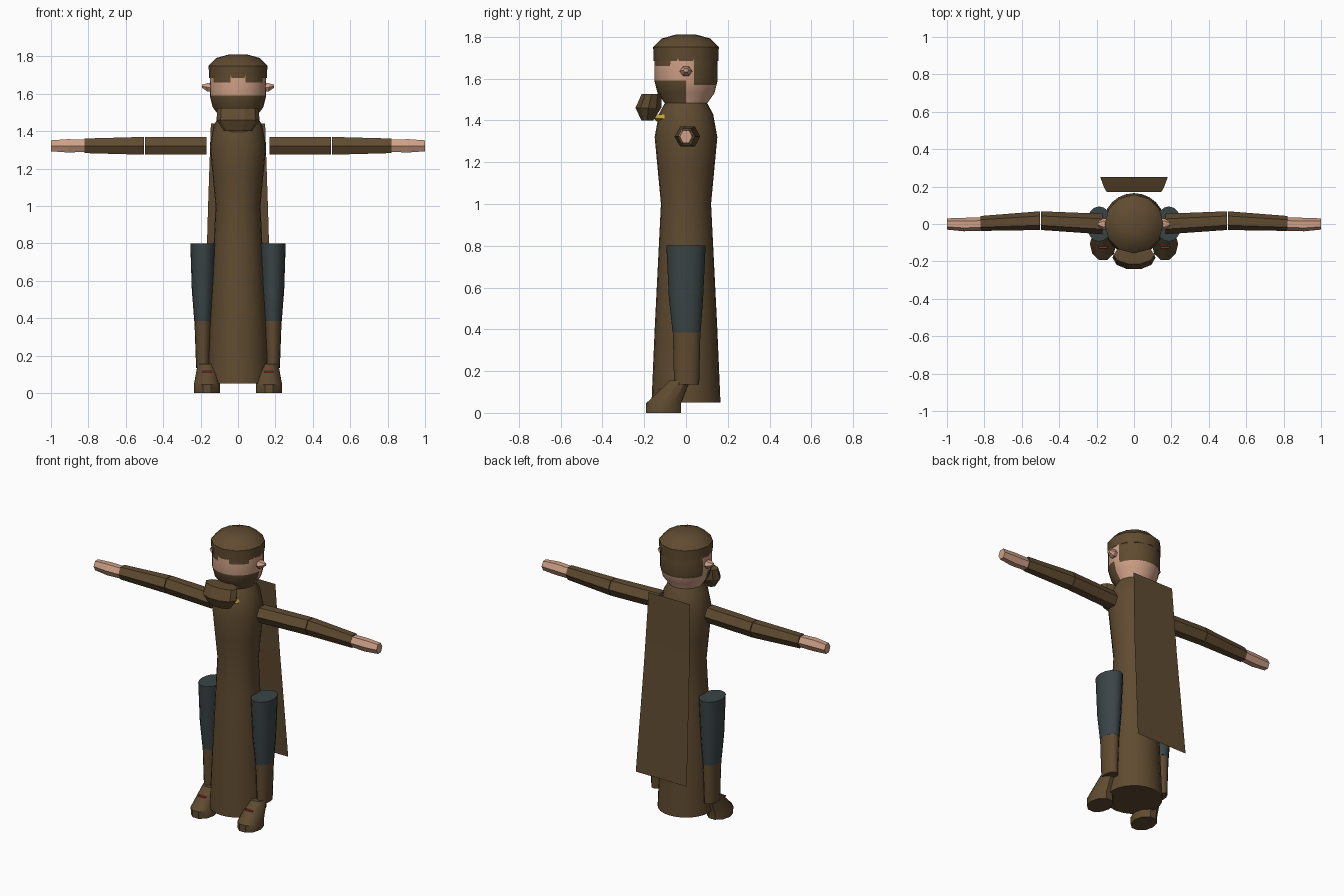
import bpy, bmesh, math

cube = bpy.data.objects.get("Cube")
if cube:
    bpy.data.objects.remove(cube, do_unlink=True)


def material(name, rgb):
    m = bpy.data.materials.new(name)
    m.use_nodes = True
    m.diffuse_color = (*rgb, 1)
    m.node_tree.nodes["Principled BSDF"].inputs["Base Color"].default_value = (*rgb, 1)
    return m


BROWN = material("brown cloth", (0.115, 0.07, 0.03))
SKIN = material("skin", (0.62, 0.35, 0.24))
SLATE = material("slate armour", (0.042, 0.058, 0.062))
GOLD = material("gold", (0.6, 0.42, 0.04))
RED = material("red", (0.55, 0.03, 0.03))


def finish(name, bm, mats, smooth=True):
    """Turn a bmesh into a shaded object."""
    bmesh.ops.recalc_face_normals(bm, faces=bm.faces)
    me = bpy.data.meshes.new(name)
    bm.to_mesh(me)
    bm.free()
    for m in mats:
        me.materials.append(m)
    ob = bpy.data.objects.new(name, me)
    bpy.context.collection.objects.link(ob)
    if smooth:
        bpy.ops.object.select_all(action='DESELECT')
        ob.select_set(True)
        bpy.context.view_layer.objects.active = ob
        bpy.ops.object.shade_smooth_by_angle(angle=math.radians(35))
    return ob


def loft(name, rings, n, mats, along_x=False, side=1, rule=None, smooth=True):
    """Skin elliptical rings (a, b, height, ra, rb); height runs along z, or along x."""
    bm = bmesh.new()
    loops = []
    for a, b, h, ra, rb in rings:
        loop = []
        for i in range(n):
            t = 2 * math.pi * i / n
            u, v = a + ra * math.cos(t), b + rb * math.sin(t)
            loop.append(bm.verts.new((h * side, u, v) if along_x else (u * side, v, h)))
        loops.append(loop)
    for lo, hi in zip(loops, loops[1:]):
        for i in range(n):
            j = (i + 1) % n
            bm.faces.new((lo[i], lo[j], hi[j], hi[i]))
    bm.faces.new(loops[0])
    bm.faces.new(loops[-1])
    if rule:
        for f in bm.faces:
            f.material_index = rule(f.calc_center_median())
    return finish(name, bm, mats, smooth)


def turned(profile):
    return [(0, 0, z, r, r) for r, z in profile]


# Robe
loft("robe", turned([(.165, .05), (.15, .4), (.13, .8), (.12, 1.0), (.135, 1.16),
                     (.15, 1.32), (.13, 1.43), (.1, 1.485)]), 24, [BROWN])


# Head: hair at the back, mask over the jaw, brow fringe under the cap
def head_colour(c):
    front = math.degrees(math.atan2(abs(c.x), -c.y))
    if c.z > 1.655 and 15 < front < 60:
        return 1
    if c.z > 1.57 and front > 104:
        return 1
    if c.z < 1.59 and front < 90:
        return 1
    return 0


loft("head", turned([(.095, 1.42), (.1, 1.48), (.136, 1.53), (.146, 1.57), (.151, 1.59),
                     (.151, 1.66), (.15, 1.7)]), 24, [SKIN, BROWN], rule=head_colour)
loft("cap", turned([(.155, 1.685), (.157, 1.75), (.115, 1.792), (.05, 1.81)]), 12, [BROWN])

# Bunched scarf and gold clasp under it
loft("scarf", [(0, -.185, 1.4, .075, .03), (0, -.18, 1.46, .115, .065),
               (0, -.165, 1.525, .11, .05)], 10, [BROWN], smooth=False)
loft("gold_collar", [(0, -.06, 1.395, .07, .08), (0, -.06, 1.41, .095, .095),
                     (0, -.06, 1.428, .09, .09)], 16, [GOLD])

# Cape: a thin sheet flaring toward the hem
bm = bmesh.new()
rows = [[bm.verts.new((s * w, y, z)) for s in (-1, 1)]
        for w, y, z in ((.145, .17, 1.44), (.16, .195, 1.0), (.18, .25, .315))]
for upper, lower in zip(rows, rows[1:]):
    bm.faces.new((upper[0], upper[1], lower[1], lower[0]))
finish("cape", bm, [BROWN])

# Limbs and ears, one of each per side
for s, side in ((1, "left"), (-1, "right")):
    loft(side + "_ear", [(0, 1.635, .14, .028, .025), (0, 1.635, .165, .03, .025),
                         (0, 1.64, .192, .012, .01)], 6, [SKIN], True, s, smooth=False)
    loft(side + "_upper_arm", [(0, 1.322, .168, .055, .055), (.018, 1.322, .498, .05, .055)],
         6, [BROWN], True, s, smooth=False)
    loft(side + "_forearm", [(.018, 1.322, .502, .05, .055), (.003, 1.322, .82, .04, .045)],
         6, [BROWN], True, s, smooth=False)
    loft(side + "_hand", [(0, 1.322, .82, .036, .038), (-.003, 1.322, .91, .036, .041),
                          (0, 1.322, 1.0, .03, .034)], 6, [SKIN], True, s, smooth=False)
    loft(side + "_thigh_guard", [(.187, .003, .385, .047, .067), (.187, 0, .55, .06, .082),
                                 (.186, 0, .8, .069, .094)], 16, [SLATE], side=s)
    loft(side + "_shin", [(.187, .003, .135, .037, .06), (.187, .003, .386, .046, .066)],
         16, [BROWN], side=s)
    loft(side + "_boot", [(.165, -.108, 0, .07, .088), (.166, -.108, .045, .07, .088),
                          (.168, -.03, .155, .048, .05)], 10, [BROWN], side=s)
    # Small red strap on the boot front
    strap = bmesh.new()
    bmesh.ops.create_cube(strap, size=1)
    bmesh.ops.scale(strap, vec=(.05, .008, .008), verts=strap.verts)
    bmesh.ops.translate(strap, vec=(s * .166, -.127, .113), verts=strap.verts)
    finish(side + "_boot_strap", strap, [RED], smooth=False)
